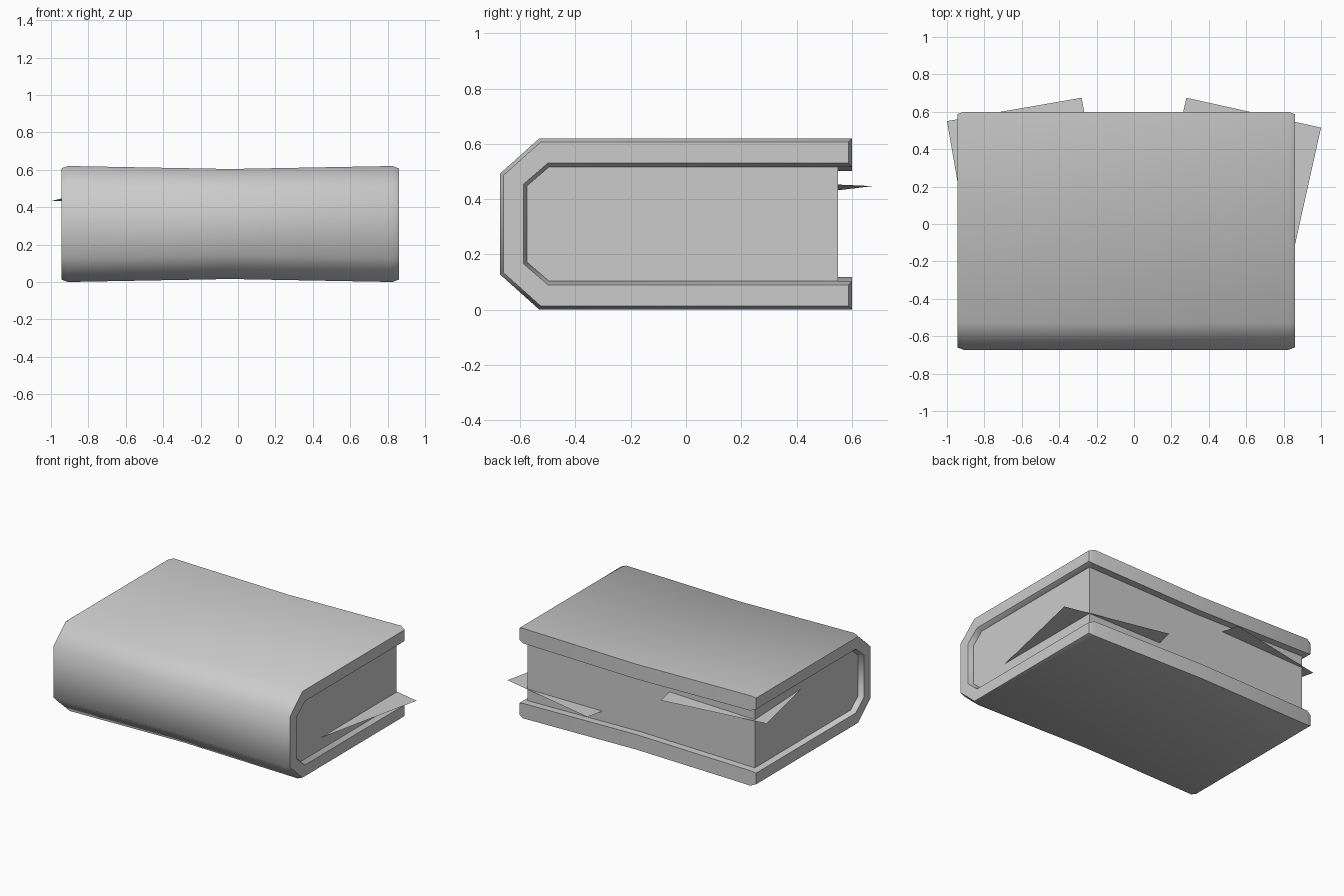
import bpy, bmesh, math
from mathutils import Vector

if "Cube" in bpy.data.objects:
    bpy.data.objects.remove(bpy.data.objects["Cube"])

X0, X1 = -0.945, 0.86          # cover ends
XM, ZM = (X0 + X1) / 2, 0.31   # pinched middle, mid height
PINCH = 0.016


def symmetric(half):
    """Complete a lower half (y, z) profile by mirroring it about mid height."""
    return half + [(y, 2 * ZM - z) for y, z in reversed(half)]


def inset(ring, d):
    """Move every corner of a closed ring inward by d, with mitred corners."""
    pts = [Vector(p) for p in ring]
    out = []
    for i, p in enumerate(pts):
        a = (p - pts[i - 1]).normalized()
        b = (pts[(i + 1) % len(pts)] - p).normalized()
        n1, n2 = Vector((a.y, -a.x)), Vector((b.y, -b.x))
        out.append(tuple(p + (n1 + n2) * d / (1 + n1.dot(n2))))
    return out


def pinch(ring):
    return [(y, z + (PINCH if z < ZM else -PINCH)) for y, z in ring]


def make_object(name, bm, smooth=None):
    bmesh.ops.recalc_face_normals(bm, faces=bm.faces)
    me = bpy.data.meshes.new(name)
    bm.to_mesh(me)
    bm.free()
    ob = bpy.data.objects.new(name, me)
    bpy.context.collection.objects.link(ob)
    if smooth:
        bpy.ops.object.select_all(action='DESELECT')
        ob.select_set(True)
        bpy.context.view_layer.objects.active = ob
        bpy.ops.object.shade_smooth_by_angle(angle=math.radians(smooth))
    return ob


def loft(bm, sections):
    """Bridge equal-length (x, ring) sections; return the first and last vertex rings."""
    rings = [[bm.verts.new((x, y, z)) for y, z in ring] for x, ring in sections]
    for r, s in zip(rings, rings[1:]):
        for i in range(len(r)):
            j = (i + 1) % len(r)
            bm.faces.new((r[i], r[j], s[j], s[i]))
    return rings[0], rings[-1]


outer = symmetric([(0.6, 0.0), (-0.53, 0.0), (-0.673, 0.128)])
inner = symmetric([(0.6, 0.103), (-0.495, 0.103), (-0.575, 0.172)])

# Cover: C-shaped wrap with chamfered ends and a slightly pinched middle
full = outer + inner[::-1]
end = inset(full, 0.013)
bm = bmesh.new()
caps = loft(bm, [(X0, end), (X0 + 0.035, full), (XM, pinch(full)),
                 (X1 - 0.035, full), (X1, end)])
n = len(full)
for ring in caps:
    for i in range(n // 2 - 1):
        bm.faces.new((ring[i], ring[i + 1], ring[n - 2 - i], ring[n - 1 - i]))
make_object("book_cover", bm, 50)

# Page block: fills the inside of the cover, set back from its edges
block = [(min(y, 0.55), z) for y, z in inner]
bm = bmesh.new()
for ring in loft(bm, [(X0 + 0.035, block), (XM, pinch(block)), (X1 - 0.035, block)]):
    bm.faces.new(ring)
make_object("page_block", bm)


# Loose sheets: thin rectangles sticking out of the page block
def loose_sheet(name, corner, along, length):
    c, u = Vector(corner), Vector(along)
    v = Vector((u.y, -u.x, 0)).normalized() * length
    if v.y > 0:
        v = -v
    v.z = 0.04 if u.z else 0.0
    bm = bmesh.new()
    bm.faces.new([bm.verts.new(p) for p in (c, c + u, c + u + v, c + v)])
    make_object(name, bm)


loose_sheet("loose_sheet_left", (-1, 0.55, 0.432), (0.72, 0.125, 0.015), 0.9)
loose_sheet("loose_sheet_right", (1, 0.515, 0.183), (-0.72, 0.16, 0), 0.9)
